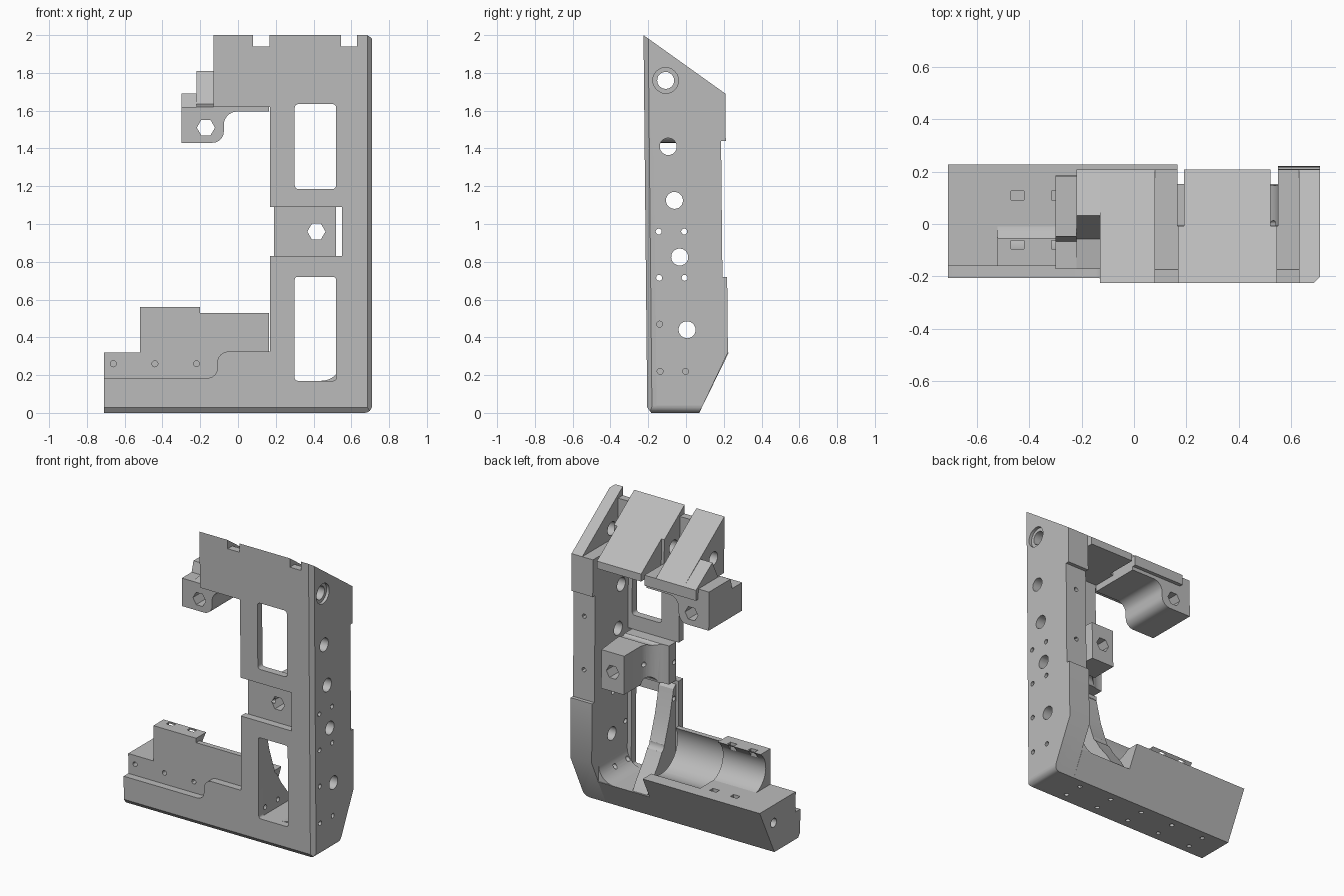
import bpy, bmesh
from math import sin, cos, radians, pi
from mathutils import Vector

if "Cube" in bpy.data.objects:
    bpy.data.objects.remove(bpy.data.objects["Cube"], do_unlink=True)

grey = bpy.data.materials.new("plain_grey")
grey.use_nodes = True
grey.diffuse_color = (0.5, 0.5, 0.5, 1)
grey.node_tree.nodes["Principled BSDF"].inputs["Base Color"].default_value = (0.5, 0.5, 0.5, 1)

parts = []
drills = bpy.data.collections.new("drill_cutters")
openings = bpy.data.collections.new("plate_cutters")
for c in (drills, openings):
    bpy.context.scene.collection.children.link(c)


def prism(name, axis, pts, a, b, cutter=None):
    """Extrude a 2D profile along an axis from a to b."""
    place = {"x": lambda p, t: (t, p[0], p[1]),
             "y": lambda p, t: (p[0], t, p[1]),
             "z": lambda p, t: (p[0], p[1], t)}[axis]
    bm = bmesh.new()
    face = bm.faces.new([bm.verts.new(place(p, a)) for p in pts])
    side = bmesh.ops.extrude_face_region(bm, geom=[face])["geom"]
    move = Vector(place((0, 0), b - a))
    bmesh.ops.translate(bm, vec=move, verts=[v for v in side if isinstance(v, bmesh.types.BMVert)])
    bmesh.ops.recalc_face_normals(bm, faces=bm.faces)
    mesh = bpy.data.meshes.new(name)
    bm.to_mesh(mesh)
    bm.free()
    mesh.materials.append(grey)
    obj = bpy.data.objects.new(name, mesh)
    if cutter:
        cutter.objects.link(obj)
        obj.hide_render = True
    else:
        bpy.context.scene.collection.objects.link(obj)
        parts.append(obj)
    return obj


def arc(cx, cy, r, a0, a1, n=10):
    return [(cx + r * cos(radians(a0 + (a1 - a0) * i / n)),
             cy + r * sin(radians(a0 + (a1 - a0) * i / n))) for i in range(n + 1)]


def rect(x0, x1, y0, y1):
    return [(x0, y0), (x1, y0), (x1, y1), (x0, y1)]


def round_rect(x0, x1, y0, y1, r):
    return (arc(x0 + r, y0 + r, r, 180, 270, 4) + arc(x1 - r, y0 + r, r, 270, 360, 4)
            + arc(x1 - r, y1 - r, r, 0, 90, 4) + arc(x0 + r, y1 - r, r, 90, 180, 4))


def drill(axis, u, v, r, a, b, n=24):
    pts = [(u + r * cos(2 * pi * i / n), v + r * sin(2 * pi * i / n)) for i in range(n)]
    prism("drill", axis, pts, a, b, drills)


# front plate outline with the stepped lower lip
FRONT, BACK = -0.215, -0.165
plate = prism("front_plate", "y",
              [(-0.71, 0), (0.71, 0), (0.71, 2), (-0.13, 2), (-0.13, 1.62), (0.17, 1.62), (0.17, 0.325)]
              + arc(-0.05, 0.265, 0.06, 90, 180, 6) + arc(-0.16, 0.235, 0.05, 0, -90, 6)
              + [(-0.71, 0.185)], FRONT, BACK)
prism("upper_window", "y", round_rect(0.3, 0.52, 1.185, 1.635, 0.02), -0.3, -0.1, openings)
prism("lower_window", "y", round_rect(0.3, 0.52, 0.17, 0.72, 0.015), -0.3, -0.1, openings)
prism("crossbar_recess", "y", rect(0.1, 0.55, 0.83, 1.09), -0.3, -0.1, openings)

# side wall
prism("side_wall", "x", [(-0.215, 0), (0.06, 0), (0.215, 0.32), (0.215, 0.72), (0.19, 0.72), (0.19, 1.44),
                         (0.215, 1.44), (0.215, 1.9), (-0.215, 2)], 0.55, 0.71)

# base bar, low floor and rounded inside corner
prism("base_bar", "x", [(-0.2, 0), (0.06, 0), (0.22, 0.32), (BACK, 0.32), (BACK, 0.18), (-0.2, 0.18)], -0.71, 0.165)
prism("base_floor", "x", [(-0.2, 0), (0.06, 0), (0.145, 0.17), (-0.2, 0.17)], 0.165, 0.55)
prism("floor_fillet", "y", [(0.55, 0.17)] + arc(0.44, 0.28, 0.11, 0, -90), BACK, 0.14)

# flared rib beside the windows
prism("flared_rib", "x", [(-0.18, 0.16), (0.14, 0.16), (0.09, 0.24), (0.02, 0.33), (-0.05, 0.45),
                          (-0.1, 0.6), (-0.14, 0.78), (-0.18, 0.82)], 0.19, 0.3)

# cradle with hollow cylindrical seat
prism("cradle_tall", "x", [(BACK, 0.3), (BACK, 0.56)] + arc(0.02, 0.45, 0.135, 125, 270) + [(0.02, 0.3)],
      -0.52, -0.2)
prism("cradle_low", "x", rect(BACK, 0.02, 0.3, 0.53), -0.2, 0.165)
drill("x", 0.02, 0.45, 0.17, -0.2, 0.168, 40)
for x in (-0.445, -0.29):
    prism("slot", "z", rect(x - 0.025, x + 0.025, 0.085, 0.12), 0.26, 0.4, drills)
    prism("slot", "z", rect(x - 0.025, x + 0.025, -0.1, -0.068), 0.5, 0.6, drills)

# top slabs
prism("top_slab_left", "x", rect(-0.2, 0.215, 1.62, 2), -0.13, 0.165)
prism("top_slab_middle", "z", [(0.165, -0.2), (0.55, -0.2), (0.55, 0), (0.52, 0), (0.52, 0.215),
                               (0.19, 0.215), (0.19, 0), (0.165, 0)], 1.64, 2)
prism("slab_step", "x", [(BACK, 1.62), (-0.05, 1.635), (0.04, 1.81), (0.215, 1.69), (0.215, 1.62)], -0.22, -0.13)
prism("slope_cut", "x", [(-0.3, 2.061), (0.4, 1.557), (0.4, 2.4), (-0.3, 2.4)], -1, 1, drills)
for x0, x1 in ((0.08, 0.168), (0.545, 0.63)):
    prism("slab_slot", "x", [(-0.3, 1.94), (BACK, 1.94), (BACK, 1.69), (0.3, 1.69), (0.3, 2.1), (-0.3, 2.1)],
          x0, x1, drills)

# upper lug with rounded underside
prism("upper_lug", "y", [(0.165, 1.62), (-0.3, 1.62), (-0.3, 1.43)] + arc(-0.135, 1.49, 0.06, -90, 0, 6)
      + arc(-0.005, 1.525, 0.07, 180, 90, 8) + [(0.165, 1.595)], BACK, 0.19)
prism("lug_shoulder", "x", [(BACK, 1.6), (-0.06, 1.62), (-0.04, 1.69), (0.19, 1.69), (0.19, 1.6)], -0.3, -0.22)

# crossbar block, narrowing to the rear through a concave fillet
prism("crossbar", "z", [(0.52, BACK), (0.19, BACK), (0.19, -0.09)] + arc(0.21, 0.03, 0.12, -90, 0)
      + [(0.33, 0.19), (0.5, 0.19), (0.52, 0)], 0.83, 1.09)

# holes along x
for y, z in ((-0.09, 1.41), (-0.06, 1.125), (-0.035, 0.825), (0, 0.44)):
    drill("x", y, z, 0.045, 0.1, 0.8)
drill("x", -0.1, 1.76, 0.045, -0.4, 0.8)
drill("x", -0.1, 1.76, 0.068, 0.69, 0.8)
for z in (0.96, 0.715, 0.22):
    for y in (-0.145, -0.01):
        drill("x", y, z, 0.016, 0.1, 0.8, 12)
drill("x", -0.145, 0.47, 0.016, 0.5, 0.8, 12)
drill("x", 0.07, 0.2, 0.03, -0.8, -0.6)

# holes along y and underside holes
drill("y", -0.17, 1.51, 0.048, -0.4, 0.4, 6)
drill("y", 0.415, 0.96, 0.048, -0.4, 0.4, 6)
for x in (-0.66, -0.44, -0.22):
    drill("y", x, 0.26, 0.016, -0.3, -0.08, 12)
for z in (1.28, 0.92):
    drill("y", 0.63, z, 0.015, 0.1, 0.3, 12)
for x in (-0.55, -0.3, -0.05, 0.2, 0.45):
    for y in (-0.13, 0):
        drill("z", x, y, 0.015, -0.1, 0.12, 12)

# chamfered outer edges and rounded bottom corner
prism("side_chamfer", "z", [(0.68, -0.22), (0.72, -0.18), (0.72, -0.22)], -1, 3, drills)
prism("bottom_chamfer", "x", [(-0.19, -0.005), (-0.22, 0.035), (-0.22, -0.005)], -1, 1, drills)
prism("corner_round", "y", arc(0.67, 0.04, 0.04, -90, 0, 6) + [(0.73, 0.04), (0.73, -0.02), (0.67, -0.02)],
      -0.4, 0.4, drills)


def carve(obj, collection):
    mod = obj.modifiers.new("carve", "BOOLEAN")
    mod.operation = "DIFFERENCE"
    mod.operand_type = "COLLECTION"
    mod.collection = collection
    mod.solver = "EXACT"


# apply the cuts, give the body its slight lean, and shade
carve(plate, openings)
for obj in parts:
    carve(obj, drills)
graph = bpy.context.evaluated_depsgraph_get()
results = [bpy.data.meshes.new_from_object(obj.evaluated_get(graph)) for obj in parts]
bpy.ops.object.select_all(action="DESELECT")
for obj, mesh in zip(parts, results):
    obj.modifiers.clear()
    obj.data = mesh
    for v in mesh.vertices:
        v.co.y += 0.01 * (1 - v.co.z)
    obj.select_set(True)
for c in (drills, openings):
    for obj in list(c.objects):
        bpy.data.objects.remove(obj, do_unlink=True)
    bpy.data.collections.remove(c)
bpy.context.view_layer.objects.active = plate
bpy.ops.object.shade_smooth_by_angle(angle=radians(30))
